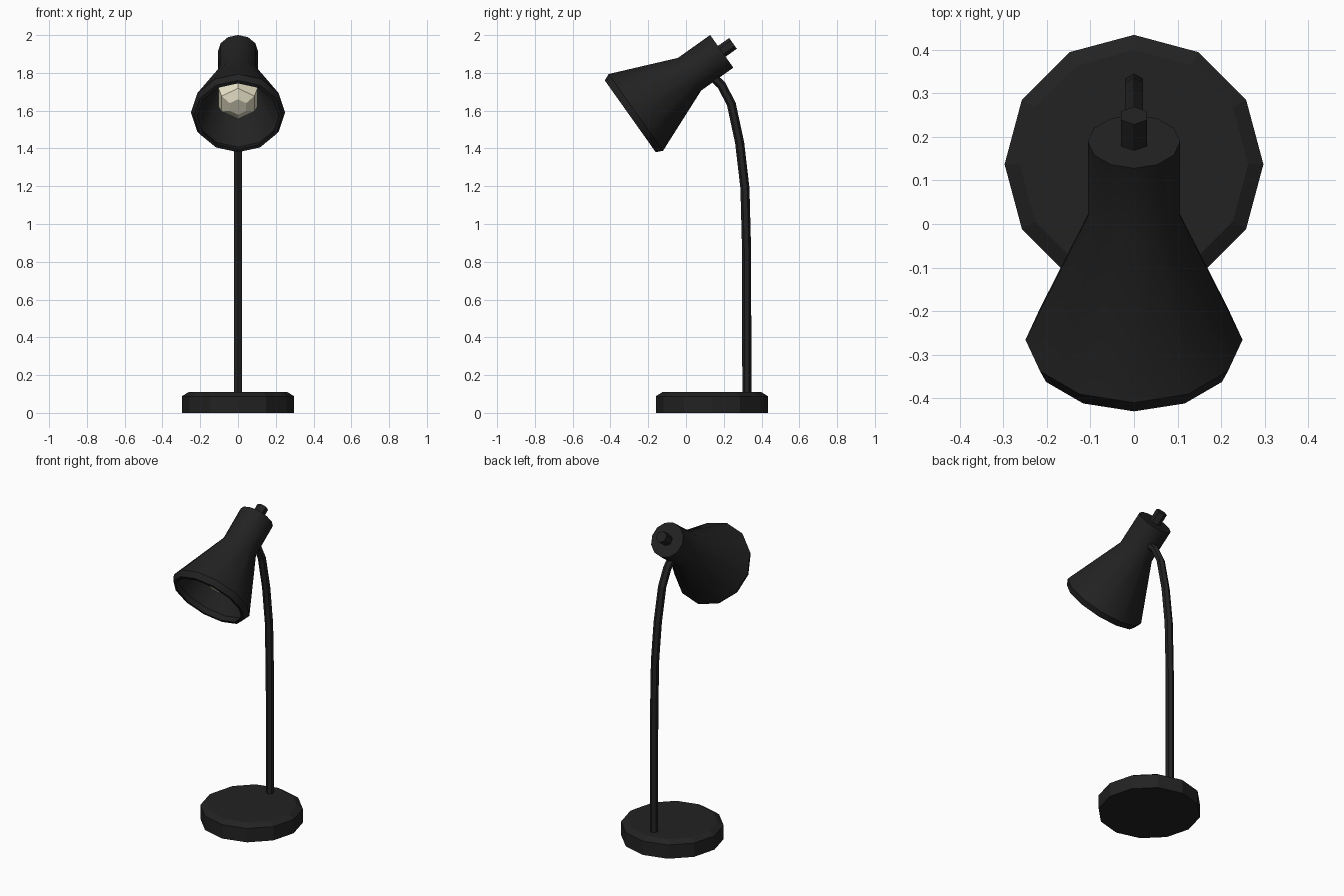
import bpy, bmesh, math
from mathutils import Vector, Matrix

if "Cube" in bpy.data.objects:
    bpy.data.objects.remove(bpy.data.objects["Cube"])


def material(name, rgb):
    m = bpy.data.materials.new(name)
    m.diffuse_color = (*rgb, 1)
    m.use_nodes = True
    m.node_tree.nodes["Principled BSDF"].inputs["Base Color"].default_value = m.diffuse_color
    return m


BLACK = material("matte_black", (0.016, 0.016, 0.016))
CREAM = material("warm_cream", (0.83, 0.79, 0.60))


def bridge(bm, a, b):
    n = len(a)
    for i in range(n):
        j = (i + 1) % n
        bm.faces.new((a[i], a[j], b[j], b[i]))


def finish(name, bm, mat, smooth=None):
    bmesh.ops.recalc_face_normals(bm, faces=bm.faces)
    me = bpy.data.meshes.new(name)
    bm.to_mesh(me)
    bm.free()
    me.materials.append(mat)
    if smooth:
        me.shade_smooth()
        me.set_sharp_from_angle(angle=math.radians(smooth))
    ob = bpy.data.objects.new(name, me)
    bpy.context.collection.objects.link(ob)
    return ob


def lathe(name, profile, sides, frame, mat, smooth=None):
    """Spin (radius, height) points round the local z axis and cap both ends."""
    bm = bmesh.new()
    rings = []
    for r, h in profile:
        ring = []
        for i in range(sides):
            a = math.pi / 2 + 2 * math.pi * i / sides
            ring.append(bm.verts.new(frame @ Vector((r * math.cos(a), r * math.sin(a), h))))
        rings.append(ring)
    for a, b in zip(rings, rings[1:]):
        bridge(bm, a, b)
    bm.faces.new(rings[0])
    bm.faces.new(rings[-1])
    return finish(name, bm, mat, smooth)


def tube(name, path, radius, sides, mat, smooth=None):
    """Sweep a polygon along (y, z) points in the x = 0 plane."""
    bm = bmesh.new()
    pts = [Vector((0, y, z)) for y, z in path]
    rings = []
    for k, p in enumerate(pts):
        d = (pts[min(k + 1, len(pts) - 1)] - pts[max(k - 1, 0)]).normalized()
        side = Vector((1, 0, 0))
        up = d.cross(side)
        ring = []
        for i in range(sides):
            a = math.pi / 2 + 2 * math.pi * i / sides
            ring.append(bm.verts.new(p + radius * (math.cos(a) * side + math.sin(a) * up)))
        rings.append(ring)
    for a, b in zip(rings, rings[1:]):
        bridge(bm, a, b)
    bm.faces.new(rings[0])
    bm.faces.new(rings[-1])
    return finish(name, bm, mat, smooth)


# Base disc with a chamfered top edge
lathe("base", [(0.297, 0), (0.297, 0.088), (0.262, 0.11)], 12,
      Matrix.Translation((0, 0.137, 0)), BLACK)

# Bent stem
tube("stem", [(0.322, 0.09), (0.321, 0.85), (0.312, 1.19), (0.284, 1.43),
              (0.24, 1.635), (0.188, 1.735), (0.12, 1.80)], 0.024, 6, BLACK)

# Tilted frame of the head: origin at the mouth, z runs up to the knob
tilt = math.atan2(0.815, 0.579)
head = Matrix.Translation((0, -0.295, 1.57)) @ Matrix.Rotation(-tilt, 4, 'X')

# Hollow shade: inner wall, lip, outer cone, socket cylinder
lathe("shade", [(0.088, 0.37), (0.228, 0.04), (0.214, 0.0), (0.233, 0.0), (0.249, 0.036),
                (0.106, 0.385), (0.106, 0.594)], 12, head, BLACK, 32)

# Switch knob on the end of the socket
lathe("switch_knob", [(0.035, 0.585), (0.035, 0.667)], 6, head, BLACK)

# Faceted bulb
lathe("bulb", [(0.05, 0.085), (0.10, 0.115), (0.12, 0.175), (0.10, 0.235), (0.05, 0.30),
               (0.045, 0.38)], 6, head, CREAM)
